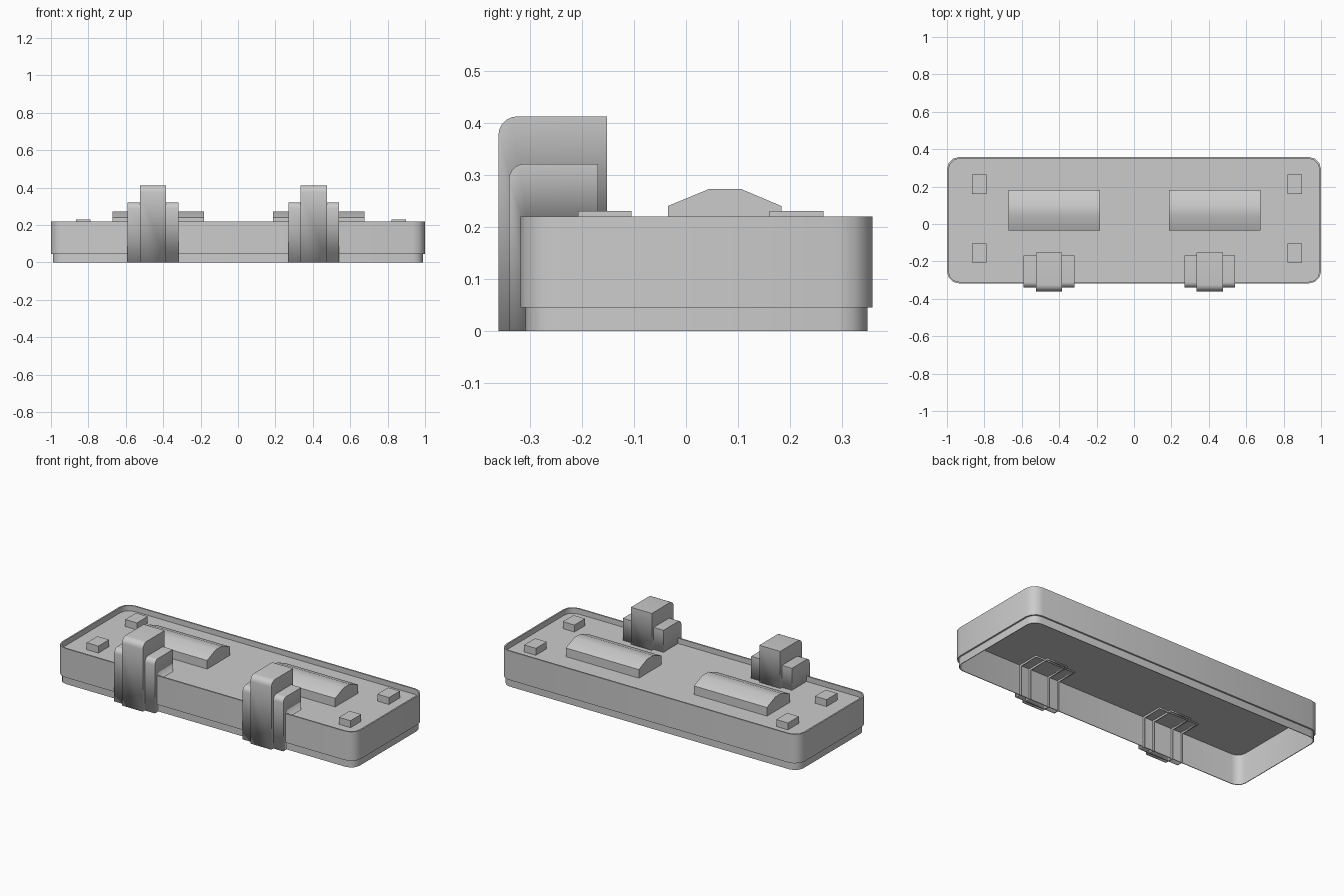
import bpy, bmesh, math

if "Cube" in bpy.data.objects:
    bpy.data.objects.remove(bpy.data.objects["Cube"])

DECK = 0.188


def finish(bm, name):
    bmesh.ops.recalc_face_normals(bm, faces=bm.faces)
    mesh = bpy.data.meshes.new(name)
    bm.to_mesh(mesh)
    bm.free()
    ob = bpy.data.objects.new(name, mesh)
    bpy.context.collection.objects.link(ob)
    bpy.ops.object.select_all(action='DESELECT')
    bpy.context.view_layer.objects.active = ob
    ob.select_set(True)
    bpy.ops.object.shade_smooth_by_angle(angle=math.radians(35))
    return ob


def rounded_ring(bm, inset, z, segs=3):
    """Rounded rectangle outline of the tray, shrunk by inset."""
    x1, y0, y1, r = 1.0, -0.318, 0.358, 0.065
    centres = [(x1 - r, y1 - r), (-x1 + r, y1 - r), (-x1 + r, y0 + r), (x1 - r, y0 + r)]
    verts = []
    for q, (cx, cy) in enumerate(centres):
        for i in range(segs + 1):
            a = math.pi / 2 * (q + i / segs)
            verts.append(bm.verts.new((cx + (r - inset) * math.cos(a),
                                       cy + (r - inset) * math.sin(a), z)))
    return verts


def tray():
    bm = bmesh.new()
    # underside, inner wall, lip, step, outer wall, rim, recessed deck
    steps = [(0.014, DECK - 0.006), (0.014, 0), (0.01, 0), (0.01, 0.045),
             (0, 0.045), (0, 0.22), (0.009, 0.22), (0.009, DECK)]
    rings = [rounded_ring(bm, *s) for s in steps]
    n = len(rings[0])
    for a, b in zip(rings, rings[1:]):
        for i in range(n):
            j = (i + 1) % n
            bm.faces.new((a[i], a[j], b[j], b[i]))
    bm.faces.new(rings[0])
    bm.faces.new(rings[-1])
    finish(bm, "tray")


def prism(name, profile, x0, x1, open_edges=()):
    """Extrude a (y, z) profile along x; listed edges get no face."""
    bm = bmesh.new()
    a = [bm.verts.new((x0, y, z)) for y, z in profile]
    b = [bm.verts.new((x1, y, z)) for y, z in profile]
    n = len(profile)
    for i in range(n):
        if i not in open_edges:
            j = (i + 1) % n
            bm.faces.new((a[i], a[j], b[j], b[i]))
    bm.faces.new(a)
    bm.faces.new(b)
    return finish(bm, name)


def clip_shell(name, x0, x1, yf, yb, top, r):
    """Hollow hook: sits on the deck and hangs down over the front wall."""
    zi, yi = DECK - 0.012, -0.300
    arc = []
    for i in range(6):
        t = math.pi / 2 * i / 5
        arc.append((yf + r - r * math.sin(t), top - r + r * math.cos(t)))
    # deck end, back, top, rounded shoulder, front, foot, inner corner
    profile = [(yb, zi), (yb, top)] + arc + [(yf, 0), (yi, 0), (yi, zi)]
    n = len(profile)
    ob = prism(name, profile, x0, x1, open_edges=(n - 3, n - 2, n - 1))
    mod = ob.modifiers.new("wall", 'SOLIDIFY')
    mod.thickness = 0.01
    mod.offset = -1


tray()

# long ridged bars on the deck
bar = [(-0.035, DECK - 0.004), (-0.035, 0.24), (0.045, 0.273),
       (0.105, 0.273), (0.183, 0.24), (0.183, DECK - 0.004)]
for side, x in (("left", -0.67), ("right", 0.187)):
    prism(f"bar_{side}", bar, x, x + 0.488)

# small corner pads
for side, x in (("left", -0.867), ("right", 0.82)):
    for end, y, w in (("front", -0.207, 0.102), ("back", 0.16, 0.104)):
        z = DECK - 0.004
        prism(f"pad_{end}_{side}", [(y, z), (y + w, z), (y + w, 0.23), (y, 0.23)], x, x + 0.078)

# hook clips: tall centre inside a lower, wider sleeve
for side, x in (("left", -0.454), ("right", 0.405)):
    clip_shell(f"clip_centre_{side}", x - 0.07, x + 0.07, -0.36, -0.152, 0.412, 0.036)
    clip_shell(f"clip_sleeve_{side}", x - 0.136, x + 0.136, -0.34, -0.169, 0.321, 0.03)
